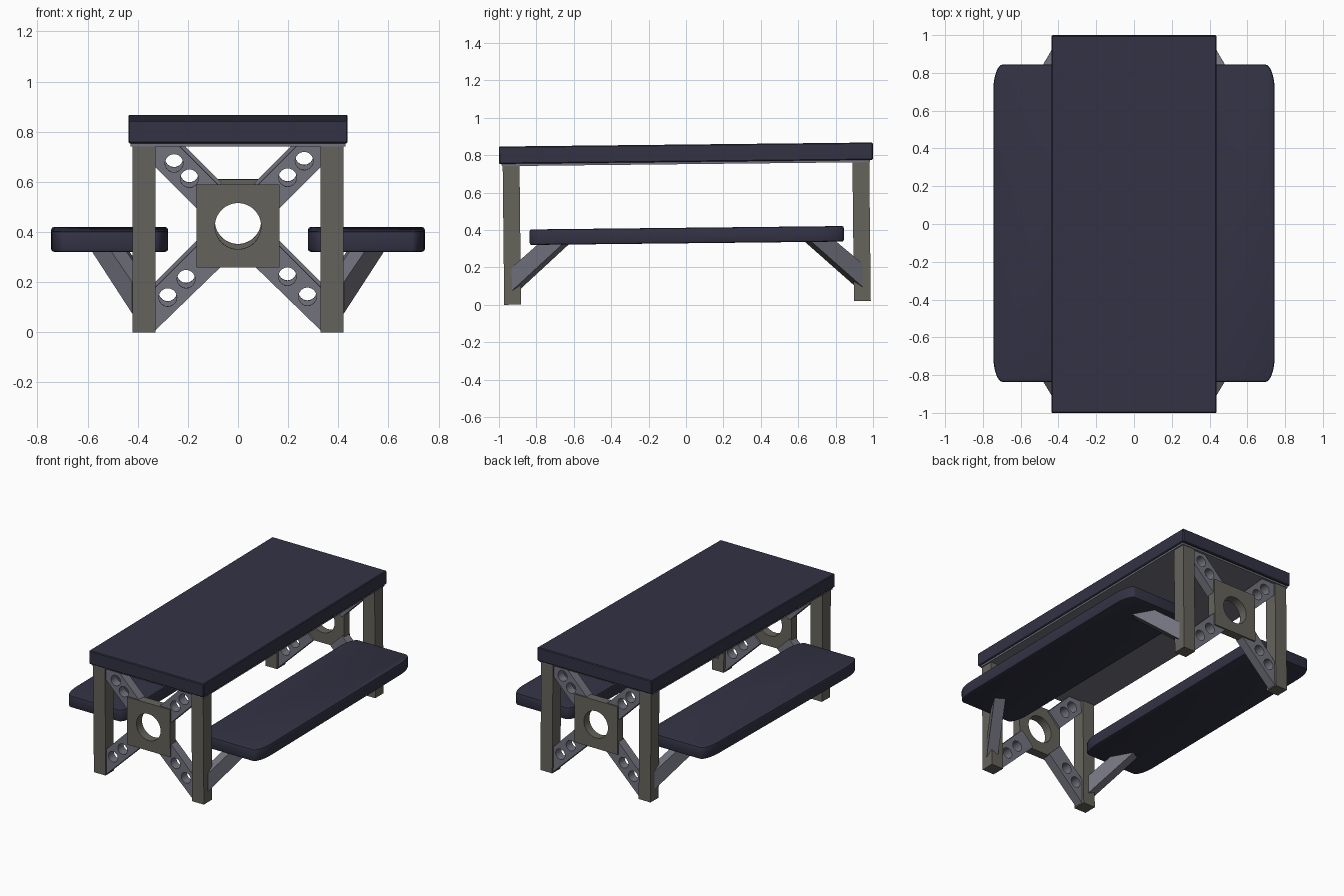
import bpy, bmesh
from math import sin, cos, pi
from mathutils import Matrix, Vector

if "Cube" in bpy.data.objects:
    bpy.data.objects.remove(bpy.data.objects["Cube"])

parts = []


def material(name, rgb):
    m = bpy.data.materials.new(name)
    m.diffuse_color = (*rgb, 1)
    m.use_nodes = True
    m.node_tree.nodes["Principled BSDF"].inputs["Base Color"].default_value = m.diffuse_color
    return m


NAVY = material("dark_navy", (0.032, 0.032, 0.058))
POST = material("warm_grey", (0.13, 0.125, 0.105))
BRACE = material("cool_grey", (0.17, 0.17, 0.21))


def add(name, data, mat):
    ob = bpy.data.objects.new(name, data)
    bpy.context.collection.objects.link(ob)
    data.materials.append(mat)
    parts.append(ob)
    return ob


def prism(name, ring, offset, mat):
    """Solid made by sweeping a ring of 3D points along an offset."""
    bm = bmesh.new()
    face = bm.faces.new([bm.verts.new(p) for p in ring])
    new = bmesh.ops.extrude_face_region(bm, geom=[face], use_keep_orig=True)
    bmesh.ops.translate(bm, vec=offset, verts=[v for v in new["geom"] if isinstance(v, bmesh.types.BMVert)])
    bmesh.ops.recalc_face_normals(bm, faces=bm.faces)
    me = bpy.data.meshes.new(name)
    bm.to_mesh(me)
    bm.free()
    return add(name, me, mat)


def box(name, x0, x1, y0, y1, z0, z1, mat):
    ring = [(x0, y0, z0), (x1, y0, z0), (x1, y1, z0), (x0, y1, z0)]
    return prism(name, ring, (0, 0, z1 - z0), mat)


def bevel(ob, width, segments):
    mod = ob.modifiers.new("soft_edges", "BEVEL")
    mod.width, mod.segments = width, segments
    mod.limit_method, mod.angle_limit = "ANGLE", 1.0


def circle(cx, cz, r, n):
    return [(cx + r * cos(2 * pi * i / n), cz + r * sin(2 * pi * i / n)) for i in range(n)]


def holed_panel(name, loops, y, thickness, mat):
    """Upright panel from an outline plus hole loops, given in x and z."""
    cu = bpy.data.curves.new(name, "CURVE")
    cu.dimensions, cu.fill_mode, cu.extrude = "2D", "BOTH", thickness / 2
    for loop in loops:
        sp = cu.splines.new("POLY")
        sp.points.add(len(loop) - 1)
        for p, (x, z) in zip(sp.points, loop):
            p.co = (x, z, 0, 1)
        sp.use_cyclic_u = True
    ob = add(name, cu, mat)
    ob.matrix_world = Matrix.Translation((0, y, 0)) @ Matrix.Rotation(pi / 2, 4, "X")


# Table top and thin plate beneath it
bevel(box("table_top", -0.437, 0.437, -1, 1, 0.764, 0.857, NAVY), 0.005, 1)
box("under_plate", -0.428, 0.428, -0.985, 0.985, 0.752, 0.765, BRACE)

# Benches with rounded corners
for side, sx in (("left", -1), ("right", 1)):
    ring = []
    for k, (cx, cy) in enumerate(((1, 1), (-1, 1), (-1, -1), (1, -1))):
        for i in range(9):
            a = (k + i / 8) * pi / 2
            ring.append((sx * 0.512 + cx * 0.183 + 0.05 * cos(a), cy * 0.70 + 0.14 * sin(a), 0.329))
    bevel(prism(side + "_bench", ring, (0, 0, 0.083), NAVY), 0.01, 2)

# End frames
CZ = 0.43
HOLES = {(1, 1): (0.198, 0.264), (-1, 1): (0.194, 0.255), (-1, -1): (0.207, 0.28), (1, -1): (0.197, 0.277)}
for end, sy in (("front", -1), ("back", 1)):
    # Centre plate with round opening
    plate = [(-0.165, 0.27), (0.165, 0.27), (0.165, 0.6), (-0.165, 0.6)]
    holed_panel(end + "_centre_plate", [plate, circle(0, 0.434, 0.092, 48)], sy * 0.949, 0.06, POST)

    # Diagonal braces with two lightening holes each
    for (sx, sz), holes in HOLES.items():
        outer = [(0.335, 0.417)] if sz < 0 else [(0.335, 0.325), (0.235, 0.325)]
        shape = [(0.155, 0.065), (0.335, 0.245)] + outer + [(0.065, 0.155)]
        loops = [[(sx * a, CZ + sz * w) for a, w in shape]]
        loops += [circle(sx * h, CZ + sz * h, 0.036, 24) for h in holes]
        label = ("upper" if sz > 0 else "lower") + ("_right" if sx > 0 else "_left")
        holed_panel(f"{end}_{label}_brace", loops, sy * 0.938, 0.062, BRACE)

    for side, sx in (("left", -1), ("right", 1)):
        # Square leg
        xs, ys = sorted((sx * 0.33, sx * 0.42)), sorted((sy * 0.89, sy * 0.98))
        box(f"{end}_{side}_leg", *xs, *ys, 0.0106, 0.754, POST)

        # Slanted bench support running out from the leg
        u = Vector((0.51, 0.86, 0))
        profile = [(0, 0.085), (0.318, 0.332), (0.165, 0.332), (0, 0.21)]
        ring = [(sx * (0.422 + s * u.x), sy * (0.938 - s * u.y), z) for s, z in profile]
        prism(f"{end}_{side}_bench_support", ring, (-sx * 0.07 * u.y, -sy * 0.07 * u.x, 0), BRACE)

# Turn the curve panels into meshes, smooth the round parts, and tilt the whole table slightly
bpy.ops.object.select_all(action="DESELECT")
for ob in parts:
    ob.select_set(True)
bpy.context.view_layer.objects.active = parts[0]
bpy.ops.object.convert(target="MESH")
bpy.ops.object.shade_smooth_by_angle(angle=0.6)
tilt = Matrix.Translation((0, 0.008, 0)) @ Matrix.Rotation(0.0108, 4, "X")
for ob in list(bpy.context.selected_objects):
    ob.matrix_world = tilt @ ob.matrix_world
